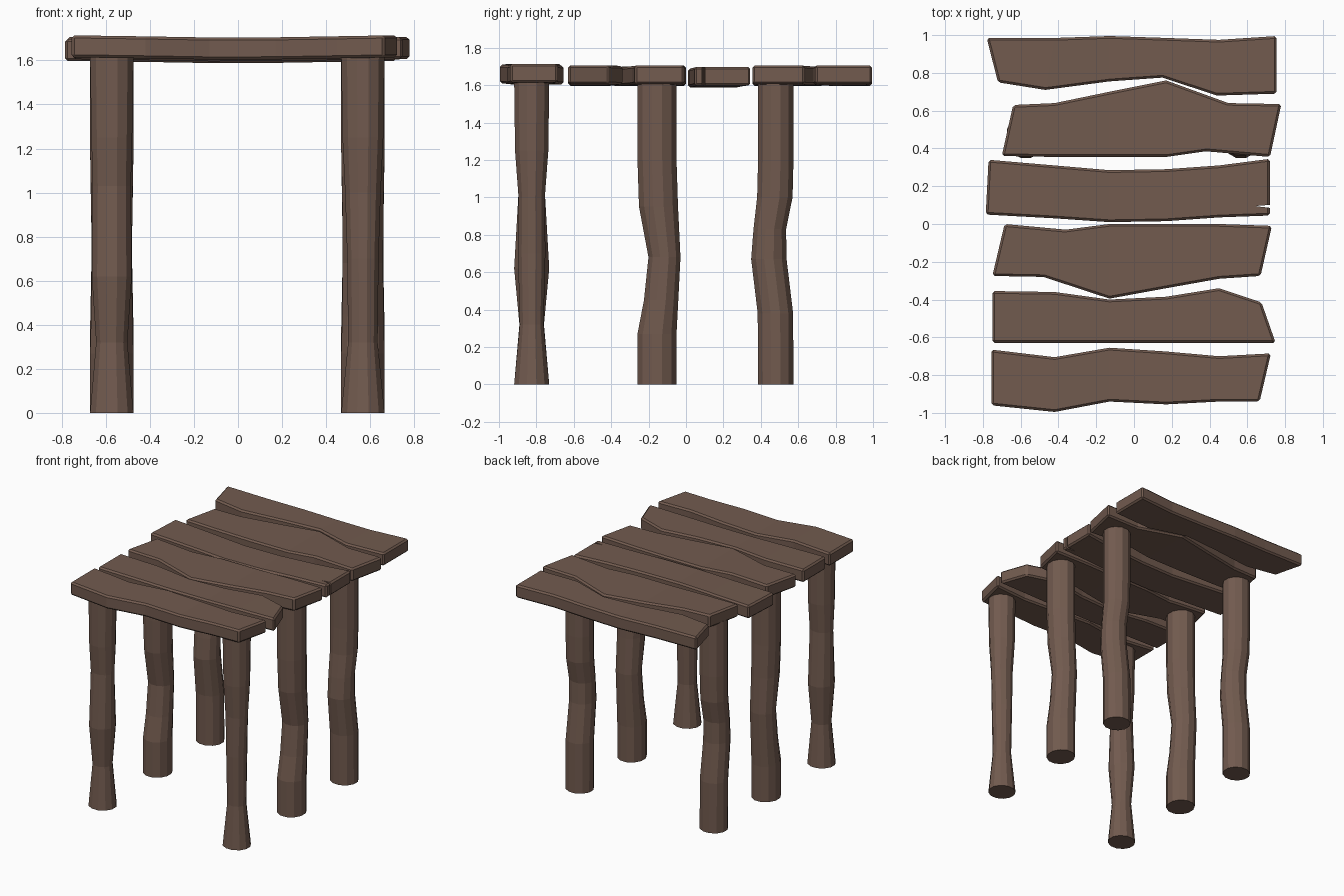
import bpy, bmesh, math

cube = bpy.data.objects.get("Cube")
if cube:
    bpy.data.objects.remove(cube, do_unlink=True)

wood = bpy.data.materials.new("brown_wood")
wood.use_nodes = True
BROWN = (0.168, 0.104, 0.078, 1)
wood.diffuse_color = BROWN
shader = wood.node_tree.nodes["Principled BSDF"]
shader.inputs["Base Color"].default_value = BROWN
shader.inputs["Roughness"].default_value = 0.9

LEG_SIDES = 12
LEG_TOP = 1.62
PLANK_THICKNESS = 0.1
INNER_X = (-0.42, -0.13, 0.17, 0.45)


def finish(name, bm):
    """Turn a bmesh into a wooden object."""
    bmesh.ops.recalc_face_normals(bm, faces=bm.faces)
    mesh = bpy.data.meshes.new(name)
    bm.to_mesh(mesh)
    bm.free()
    mesh.materials.append(wood)
    obj = bpy.data.objects.new(name, mesh)
    bpy.context.collection.objects.link(obj)
    return obj


def plank(name, base, back_ends, back, front_ends, front, back_x=INNER_X, front_x=INNER_X):
    """Uneven board: a strip of quads between two wavy edges, thickened and chamfered."""
    bm = bmesh.new()
    rows = []
    for ends, inner, ys in ((back_ends, back_x, back), (front_ends, front_x, front)):
        xs = (ends[0], *inner, ends[1])
        # Boards sag slightly towards the middle
        rows.append([bm.verts.new((x, y, base - 0.006 + 0.012 * min(1, abs(x) / 0.7)))
                     for x, y in zip(xs, ys)])
    b, f = rows
    strip = [bm.faces.new((f[i], f[i + 1], b[i + 1], b[i])) for i in range(len(b) - 1)]
    raised = bmesh.ops.extrude_face_region(bm, geom=strip, use_keep_orig=True)["geom"]
    for item in raised:
        if isinstance(item, bmesh.types.BMVert):
            item.co.z += PLANK_THICKNESS
    obj = finish(name, bm)
    chamfer = obj.modifiers.new("chamfer", "BEVEL")
    chamfer.width = 0.012
    chamfer.segments = 1
    chamfer.limit_method = "ANGLE"
    chamfer.angle_limit = math.radians(45)
    return obj


def leg(name, x, y, radius, rings):
    """Bent log: stacked rings of (height, y shift, x scale, y scale)."""
    bm = bmesh.new()
    loops = []
    for z, dy, sx, sy in rings:
        loop = []
        for i in range(LEG_SIDES):
            a = math.tau * (i + 0.5) / LEG_SIDES
            loop.append(bm.verts.new((x + 0.102 * sx * math.cos(a),
                                      y + dy + radius * sy * math.sin(a), z)))
        loops.append(loop)
    for low, high in zip(loops, loops[1:]):
        for i in range(LEG_SIDES):
            j = (i + 1) % LEG_SIDES
            bm.faces.new((low[i], low[j], high[j], high[i]))
    bm.faces.new(loops[0][::-1])
    bm.faces.new(loops[-1])
    return finish(name, bm)


# Table top boards, front to back
plank("plank_front", 1.608,
      (-0.755, 0.725), (-0.665, -0.705, -0.655, -0.675, -0.70, -0.685),
      (-0.755, 0.665), (-0.96, -0.995, -0.94, -0.955, -0.94, -0.94))
plank("plank_second", 1.6,
      (-0.75, 0.675), (-0.355, -0.36, -0.40, -0.385, -0.34, -0.415),
      (-0.75, 0.75), (-0.63,) * 6)
plank("plank_third", 1.6,
      (-0.685, 0.73), (0, -0.03, 0, 0, 0, -0.01),
      (-0.75, 0.67), (-0.275, -0.28, -0.395, -0.34, -0.29, -0.275),
      back_x=(-0.36, -0.13, 0.17, 0.45), front_x=(-0.48, -0.13, 0.17, 0.45))
cracked = plank("plank_fourth_cracked", 1.592,
                (-0.77, 0.72), (0.34, 0.31, 0.285, 0.29, 0.31, 0.345),
                (-0.785, 0.72), (0.05, 0.03, 0.01, 0.015, 0.035, 0.045))
plank("plank_fifth", 1.6,
      (-0.64, 0.78), (0.63, 0.64, 0.70, 0.76, 0.64, 0.635),
      (-0.70, 0.72), (0.36, 0.355, 0.355, 0.355, 0.385, 0.355),
      back_x=(-0.42, -0.13, 0.17, 0.5), front_x=(-0.42, -0.13, 0.17, 0.38))
plank("plank_back", 1.6,
      (-0.78, 0.755), (0.985, 0.985, 0.995, 0.985, 0.975, 0.995),
      (-0.72, 0.755), (0.75, 0.71, 0.755, 0.775, 0.68, 0.69),
      front_x=(-0.47, -0.13, 0.15, 0.44))

# Wedge-shaped crack in the end of the fourth board
bm = bmesh.new()
wedge = bm.faces.new([bm.verts.new((x, y, 1.5))
                      for x, y in ((0.64, 0.095), (0.74, 0.083), (0.74, 0.103))])
for item in bmesh.ops.extrude_face_region(bm, geom=[wedge], use_keep_orig=True)["geom"]:
    if isinstance(item, bmesh.types.BMVert):
        item.co.z += 0.3
cutter = finish("crack_cutter", bm)
cutter.hide_render = True
cutter.hide_viewport = True
crack = cracked.modifiers.new("crack", "BOOLEAN")
crack.operation = "DIFFERENCE"
crack.solver = "EXACT"
crack.object = cutter

# Front legs: narrow waists and flared feet
leg("front_right_leg", -0.573, -0.825, 0.097,
    ((0, 0, 1, 1), (0.32, 0, 0.72, 0.7), (0.62, 0, 0.92, 1),
     (1.03, 0, 0.88, 0.75), (1.25, 0, 0.94, 0.95), (LEG_TOP, 0, 1, 1)))
leg("front_left_leg", 0.567, -0.825, 0.097,
    ((0, 0, 1, 1), (0.32, 0, 0.68, 0.68), (0.7, 0, 0.72, 0.78),
     (1.0, 0, 0.82, 0.75), (1.25, 0, 0.94, 0.95), (LEG_TOP, 0, 1, 1)))

# Middle legs bow backwards, back legs bow forwards
for side, x in (("right", -0.573), ("left", 0.567)):
    leg(f"middle_{side}_leg", x, -0.155, 0.108,
        ((0, 0, 1, 1), (0.27, 0, 1, 1), (0.45, 0.022, 0.95, 0.88), (0.68, 0.04, 0.93, 0.82),
         (0.95, 0.008, 0.95, 1), (1.2, 0, 1, 1), (LEG_TOP, 0, 1, 1)))
    leg(f"back_{side}_leg", x, 0.48, 0.098,
        ((0, 0, 1, 1), (0.38, -0.002, 1, 1), (0.67, -0.037, 0.94, 1),
         (0.83, -0.032, 0.94, 0.92), (1.0, -0.005, 0.97, 1), (1.2, 0, 1, 1), (LEG_TOP, 0, 1, 1)))
